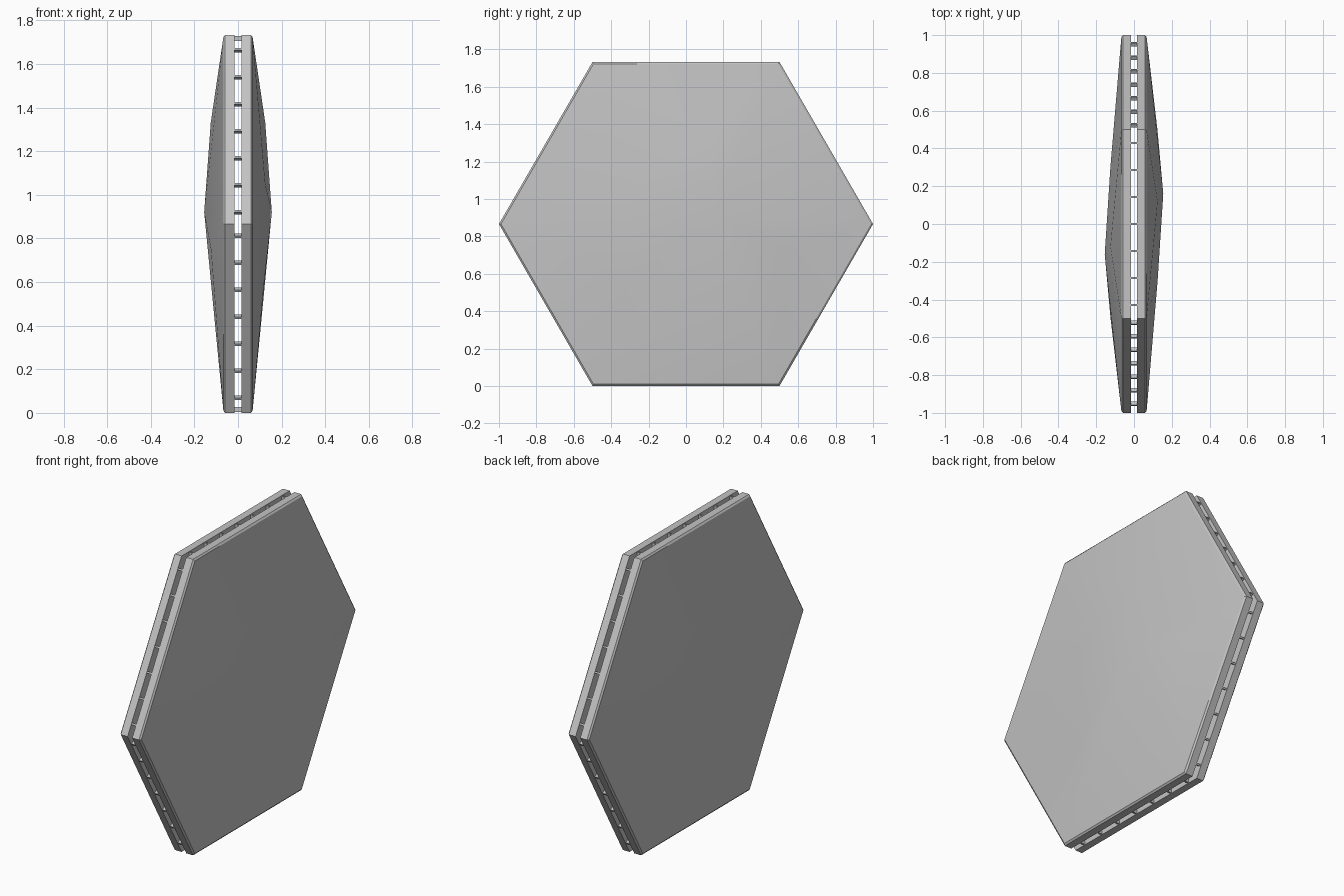
import bpy, bmesh
from math import sin, cos, pi, radians, sqrt
from mathutils import Matrix, Vector

cube = bpy.data.objects.get("Cube")
if cube:
    bpy.data.objects.remove(cube, do_unlink=True)

MID_Z = sqrt(3) / 2     # hexagon centre height, equal to its inner radius
GAP = 0.015             # half the slot between the plates
FINS_PER_EDGE = 7

grey = bpy.data.materials.new("plain_grey")
grey.use_nodes = True
colour = (0.55, 0.55, 0.55, 1)
grey.diffuse_color = colour
grey.node_tree.nodes["Principled BSDF"].inputs["Base Color"].default_value = colour


def finish(name, bm):
    """Turn a bmesh into a named grey object with sharp edges kept."""
    bmesh.ops.recalc_face_normals(bm, faces=bm.faces)
    mesh = bpy.data.meshes.new(name)
    bm.to_mesh(mesh)
    bm.free()
    mesh.materials.append(grey)
    obj = bpy.data.objects.new(name, mesh)
    bpy.context.collection.objects.link(obj)
    bpy.ops.object.select_all(action='DESELECT')
    obj.select_set(True)
    bpy.context.view_layer.objects.active = obj
    bpy.ops.object.shade_smooth_by_angle(angle=radians(20))
    return obj


def hexagon(x, radius):
    return [Vector((x, radius * cos(i * pi / 3), MID_Z + radius * sin(i * pi / 3)))
            for i in range(6)]


# Off-centre crown points of the shallow faceted face: x, y, z
CROWN = [(0.155, 0.16, 0.92), (0.125, -0.3, 1.05), (0.125, 0.12, 1.33),
         (0.124, 0.5, 0.75), (0.105, 0.3, 0.4), (0.116, -0.3, 0.56)]


def plate(name, turn):
    """Hexagonal plate with a chamfered rim and a faceted crown."""
    bm = bmesh.new()
    points = hexagon(GAP, 1) + hexagon(0.059, 1) + hexagon(0.067, 0.989) + CROWN
    for p in points:
        bm.verts.new(p)
    bmesh.ops.convex_hull(bm, input=bm.verts[:])
    bmesh.ops.delete(bm, geom=[v for v in bm.verts if not v.link_faces], context='VERTS')
    bmesh.ops.dissolve_limit(bm, angle_limit=radians(0.1), verts=bm.verts[:], edges=bm.edges[:])
    bm.transform(Matrix.Rotation(turn, 4, 'Z'))
    return finish(name, bm)


plate("left_plate", 0)
plate("right_plate", pi)

# Thin spacer fins that bridge the slot along every edge
bm = bmesh.new()
for side in range(6):
    spin = Matrix.Translation((0, 0, MID_Z)) @ Matrix.Rotation(side * pi / 3, 4, 'X')
    for i in range(FINS_PER_EDGE):
        along = (i + 0.5) / FINS_PER_EDGE - 0.5
        place = Matrix.Translation((0, along, MID_Z - 0.015))
        size = Matrix.Diagonal((2 * GAP + 0.01, 0.01, 0.024, 1))
        bmesh.ops.create_cube(bm, size=1, matrix=spin @ place @ size)
finish("spacer_fins", bm)
